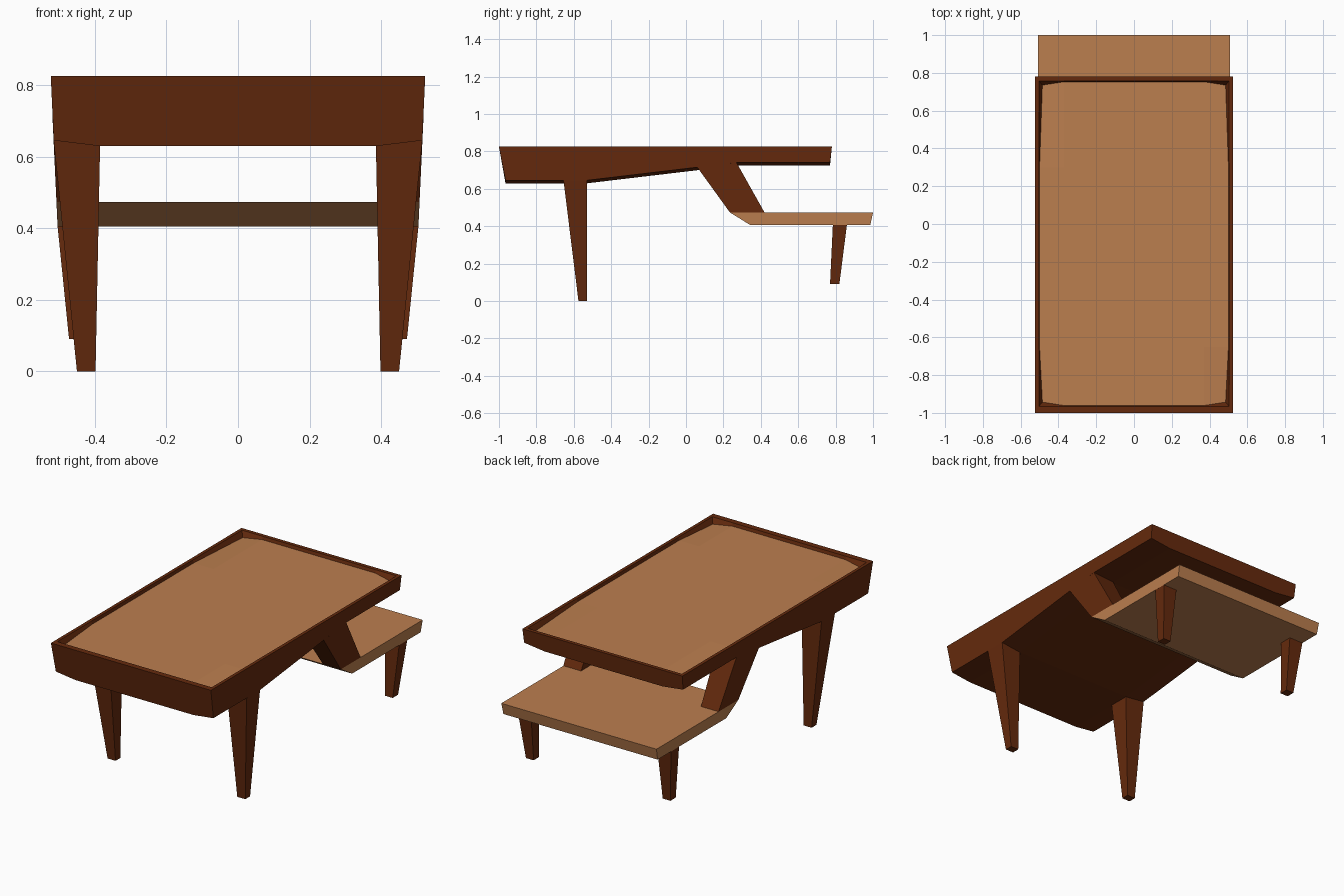
import bpy, bmesh

if "Cube" in bpy.data.objects:
    bpy.data.objects.remove(bpy.data.objects["Cube"])


def material(name, rgb):
    m = bpy.data.materials.new(name)
    m.diffuse_color = (*rgb, 1)
    m.use_nodes = True
    m.node_tree.nodes["Principled BSDF"].inputs["Base Color"].default_value = m.diffuse_color
    return m


BROWN = material("dark brown wood", (0.13, 0.023, 0.004))
TAN = material("tan wood", (0.50, 0.21, 0.078))
TOP = 0.825


def side_x(z):
    """Half width of the gently tapering table at height z."""
    return 0.523 - 0.045 * (TOP - z)


def finish(name, bm, mat):
    bmesh.ops.recalc_face_normals(bm, faces=bm.faces)
    me = bpy.data.meshes.new(name)
    bm.to_mesh(me)
    bm.free()
    me.materials.append(mat)
    ob = bpy.data.objects.new(name, me)
    bpy.context.collection.objects.link(ob)
    return ob


def loft(bm, rings):
    """Skin closed rings of equal length."""
    vs = [[bm.verts.new(p) for p in r] for r in rings]
    n = len(vs[0])
    for a, b in zip(vs, vs[1:]):
        for i in range(n):
            j = (i + 1) % n
            bm.faces.new((a[i], a[j], b[j], b[i]))
    return vs


def pair(name, top, bottom):
    """Mirrored pair of tapered blocks; ends are (y0, z0, y1, z1, inner x, outer x)."""
    for s, side in ((1, "right"), (-1, "left")):
        bm = bmesh.new()
        rings = []
        for y0, z0, y1, z1, xi, xo in (top, bottom):
            rings.append([(s * xi, y0, z0), (s * xo, y0, z0),
                          (s * xo, y1, z1), (s * xi, y1, z1)])
        vs = loft(bm, rings)
        for ring in vs:
            bm.faces.new(ring)
        finish(f"{name}_{side}", bm, BROWN)


def bowed(x, y0, y1, inx, iny, z_mid, z_corner):
    """Twelve-point outline whose corners pull in by inx, iny."""
    a, b0, b1 = 0.37, -0.65, 0.30
    cx = x - inx
    return [(-cx, y0 + iny, z_corner), (-a, y0, z_mid), (a, y0, z_mid),
            (cx, y0 + iny, z_corner), (x, b0, z_mid), (x, b1, z_mid),
            (cx, y1 - iny, z_corner), (a, y1, z_mid), (-a, y1, z_mid),
            (-cx, y1 - iny, z_corner), (-x, b1, z_mid), (-x, b0, z_mid)]


# Apron and slightly bellied underside, lofted front to back
bm = bmesh.new()
rings = []
for yt, yb, z in ((-1, -0.965, 0.645), (-0.53, -0.53, 0.645), (0.06, 0.06, 0.715),
                  (0.27, 0.27, 0.74), (0.78, 0.77, 0.74)):
    w = side_x(z)
    rings.append([(-0.523, yt, TOP), (-w, yb, z), (-0.385, yb, z - 0.016),
                  (0.385, yb, z - 0.016), (w, yb, z), (0.523, yt, TOP)])
vs = [[bm.verts.new(p) for p in r] for r in rings]
for a, b in zip(vs, vs[1:]):
    for i in range(5):
        bm.faces.new((a[i], a[i + 1], b[i + 1], b[i]))
bm.faces.new(vs[0])
bm.faces.new(vs[-1])
finish("table_body", bm, BROWN)

# Raised rim and inner walls around the recessed top
panel = bowed(0.500, -0.961, 0.753, 0.015, 0.018, 0.807, 0.795)
bm = bmesh.new()
loft(bm, [bowed(0.523, -1, 0.78, 0, 0, TOP, TOP),
          bowed(0.504, -0.966, 0.758, 0, 0, TOP, TOP), panel])
finish("top_rim", bm, BROWN)
# The open band has no inside, so make its normals face up
me = bpy.data.objects["top_rim"].data
if me.polygons[0].normal.z < 0:
    me.flip_normals()

# Recessed top panel: 4 x 4 grid with lowered corners
bm = bmesh.new()
v = [bm.verts.new(p) for p in panel]
inner = [bm.verts.new((x, y, 0.807)) for x, y in
         ((-0.37, -0.65), (0.37, -0.65), (0.37, 0.30), (-0.37, 0.30))]
p, q, r, s = inner
for f in ((v[0], v[1], p, v[11]), (v[1], v[2], q, p), (v[2], v[3], v[4], q),
          (v[11], p, s, v[10]), (p, q, r, s), (q, v[4], v[5], r),
          (v[10], s, v[8], v[9]), (s, r, v[7], v[8]), (r, v[5], v[6], v[7])):
    bm.faces.new(f)
finish("top_panel", bm, TAN)
me = bpy.data.objects["top_panel"].data
if me.polygons[4].normal.z < 0:
    me.flip_normals()

# Lower shelf with slanted front underside
bm = bmesh.new()
profile = ((0.235, 0.473), (0.345, 0.405), (0.985, 0.405), (1.0, 0.473))
vs = loft(bm, [[(s * side_x(z), y, z) for y, z in profile] for s in (-1, 1)])
for ring in vs:
    bm.faces.new(ring)
finish("lower_shelf", bm, TAN)

# Legs and slanted struts
pair("front_leg", (-0.655, 0.645, -0.53, 0.645, 0.385, 0.515),
     (-0.575, 0, -0.53, 0, 0.398, 0.45))
pair("strut", (0.06, 0.715, 0.27, 0.74, 0.385, side_x(0.725)),
     (0.235, 0.473, 0.42, 0.473, 0.392, side_x(0.473)))
pair("back_leg", (0.785, 0.405, 0.86, 0.405, 0.413, 0.504),
     (0.77, 0.09, 0.82, 0.09, 0.422, 0.472))
